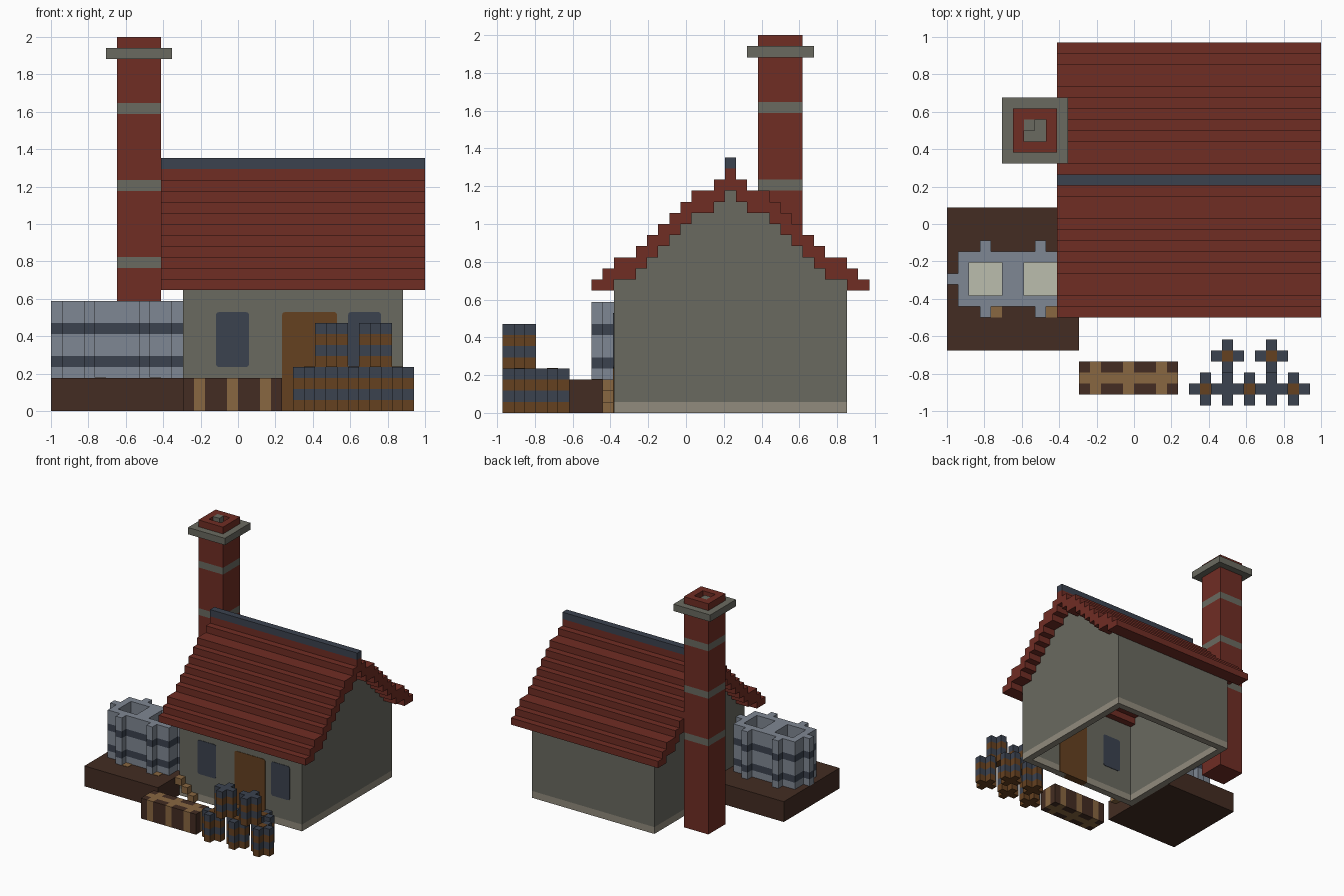
import bpy, bmesh
from mathutils import Vector

cube = bpy.data.objects.get("Cube")
if cube:
    bpy.data.objects.remove(cube, do_unlink=True)

U = 1 / 17          # size of one block
X0, Y0 = -1.0, -16.5 * U


def P(i, j, k):
    return Vector((X0 + i * U, Y0 + j * U, k * U))


def material(name, rgb):
    lin = [((c / 255 + 0.055) / 1.055) ** 2.4 for c in rgb]
    m = bpy.data.materials.new(name)
    m.use_nodes = True
    m.diffuse_color = (*lin, 1)
    bsdf = next(n for n in m.node_tree.nodes if n.type == 'BSDF_PRINCIPLED')
    bsdf.inputs["Base Color"].default_value = (*lin, 1)
    return m


RED = material("roof red", (112, 45, 36))
STONE = material("stone grey", (106, 106, 96))
SLATE = material("slate blue", (59, 66, 79))
WOOD = material("wood brown", (101, 65, 32))
DARK = material("dark timber", (67, 44, 34))
TAN = material("tan wood", (137, 103, 65))
STEEL = material("steel grey", (127, 135, 147))
PALE = material("pale liquid", (187, 190, 174))
TRIM = material("footing beige", (145, 139, 125))


def prism(bm, outline, axis, a, b, slot):
    """Extrude a 2D outline from a to b along an axis, in block units."""
    def place(u, v, w):
        return P(*{'x': (w, u, v), 'y': (u, w, v), 'z': (u, v, w)}[axis])
    lo = [bm.verts.new(place(u, v, a)) for u, v in outline]
    hi = [bm.verts.new(place(u, v, b)) for u, v in outline]
    n = len(outline)
    faces = [bm.faces.new(lo), bm.faces.new(hi)]
    for q in range(n):
        r = (q + 1) % n
        faces.append(bm.faces.new((lo[q], lo[r], hi[r], hi[q])))
    for f in faces:
        f.material_index = slot


def build(name, prisms):
    """prisms: list of (outline, axis, start, end, material)."""
    mats = []
    bm = bmesh.new()
    for outline, axis, a, b, mat in prisms:
        if mat not in mats:
            mats.append(mat)
        prism(bm, outline, axis, a, b, mats.index(mat))
    bmesh.ops.recalc_face_normals(bm, faces=bm.faces)
    me = bpy.data.meshes.new(name)
    bm.to_mesh(me)
    bm.free()
    for m in mats:
        me.materials.append(m)
    ob = bpy.data.objects.new(name, me)
    bpy.context.collection.objects.link(ob)
    return ob


def rect(x1, x2, y1, y2):
    return [(x1, y1), (x2, y1), (x2, y2), (x1, y2)]


def box(x1, x2, y1, y2, z1, z2, mat):
    return (rect(x1, x2, y1, y2), 'z', z1, z2, mat)


def ring(x1, x2, y1, y2, t, z1, z2, mat):
    return [box(x1, x2, y1, y1 + t, z1, z2, mat), box(x1, x2, y2 - t, y2, z1, z2, mat),
            box(x1, x1 + t, y1 + t, y2 - t, z1, z2, mat),
            box(x2 - t, x2, y1 + t, y2 - t, z1, z2, mat)]


# Stepped roof: block heights from the front eave to the ridge, then mirrored
half = [12, 13, 14, 14, 15, 16, 17, 18, 19, 20, 20, 21]
tops = half + [22] + half[::-1]
unders = [max(11, t - 2) for t in tops]


def steps(heights, start):
    pts = []
    for n, h in enumerate(heights):
        if pts and pts[-1][1] == h:
            pts[-1] = (start + n + 1, h)
        else:
            pts += [(start + n, h), (start + n + 1, h)]
    return pts


build("roof", [(steps(tops, 8) + steps(unders, 8)[::-1], 'x', 10, 34, RED)])
build("roof_ridge", [box(10, 34, 20, 21, 22, 23, SLATE)])

# Hollow house: footing, long walls and stepped gables
gable = [(10, 1)] + steps(unders[2:-2], 10) + [(31, 1)]
build("footing", ring(12, 32, 10, 31, 1, 0, 1, TRIM))
build("walls", [box(13, 31, 10, 11, 1, 12, STONE), box(13, 31, 30, 31, 1, 12, STONE),
                (gable, 'x', 12, 13, STONE), (gable, 'x', 31, 32, STONE)])


def panel(name, x1, x2, z1, z2, mat, round_bottom=True):
    c, d = 0.25, 0.08
    top = [(x2, z2 - c), (x2 - d, z2 - d), (x2 - c, z2), (x1 + c, z2), (x1 + d, z2 - d), (x1, z2 - c)]
    low = [(x1, z1), (x2, z1)]
    if round_bottom:
        low = [(x1, z1 + c), (x1 + d, z1 + d), (x1 + c, z1), (x2 - c, z1), (x2 - d, z1 + d), (x2, z1 + c)]
    build(name, [(low + top, 'y', 9.94, 11.06, mat)])


panel("window_right", 15, 18, 4, 9, SLATE)
panel("window_left", 27, 30, 4, 9, SLATE)
panel("door", 21, 26, 0, 9, WOOD, False)

# Chimney: brick shaft with stone bands, cap and open flue
shaft = []
cuts = [0, 13, 14, 20, 21, 27, 28, 32]
for n in range(len(cuts) - 1):
    shaft.append(box(6, 10, 23, 27, cuts[n], cuts[n + 1], STONE if n % 2 else RED))
build("chimney", shaft + ring(6, 10, 23, 27, 1, 33, 34, RED))
build("chimney_cap", [box(5, 11, 22, 28, 32, 33, STONE), box(7, 8, 25, 26, 33, 34, STONE)])

# Work platform with flush tan pegs
build("platform", [box(0, 12, 5, 18, 0, 3, DARK)]
      + [box(i, i + 1, 8, 9, 2.9, 3.05, TAN) for i in (4, 9)])

# Twin steel tanks with hoops, ribs and liquid
layers = [(3, 4, STEEL), (4, 5, SLATE), (5, 7, STEEL), (7, 8, SLATE), (8, 10, STEEL)]
tank = []
for z1, z2, mat in layers:
    if z2 < 10:
        tank.append(box(1, 11, 9, 14, z1, z2, mat))
    for i, j in ((3, 8), (8, 8), (3, 14), (8, 14), (0, 11), (11, 11)):
        tank.append(box(i, i + 1, j, j + 1, z1, z2, mat))
for i in (1, 6):
    tank += ring(i, i + 5, 9, 14, 1, 8, 10, STEEL)
    tank.append(box(i + 1, i + 4, 10, 13, 8, 8.1, PALE))
build("steel_tanks", tank)

# Trough with tan straps
trough = [box(12, 21, 2, 3, 0, 3, TAN)]
for i in range(12, 21):
    mat = TAN if i in (13, 16, 19) else DARK
    trough += [box(i, i + 1, j, j + 1, 0, 3, mat) for j in (1, 3)]
build("trough", trough)

# Small stepped pile of blocks against the wall
build("block_steps", [box(12 + n, 13 + n, 9, 10, 2 - n, 3 - n, TAN) for n in range(3)])


# Plus-shaped barrels with alternating hoops
def barrel(name, i, j, z, lid):
    plus = [(0, -1), (1, -1), (1, 0), (2, 0), (2, 1), (1, 1),
            (1, 2), (0, 2), (0, 1), (-1, 1), (-1, 0), (0, 0)]
    outline = [(i + u, j + v) for u, v in plus]
    parts = [(outline, 'z', z + n, z + n + 1, SLATE if n % 2 else WOOD) for n in range(4)]
    if lid:
        parts.append(box(i, i + 1, j, j + 1, z + 3.9, z + 4.05, WOOD))
    build(name, parts)


for n, i in enumerate((23, 27, 31)):
    barrel(f"front_barrel_{n + 1}", i, 1, 0, True)
for n, i in enumerate((25, 29)):
    barrel(f"back_barrel_{n + 1}", i, 4, 0, True)
    barrel(f"top_barrel_{n + 1}", i, 1, 4, False)
